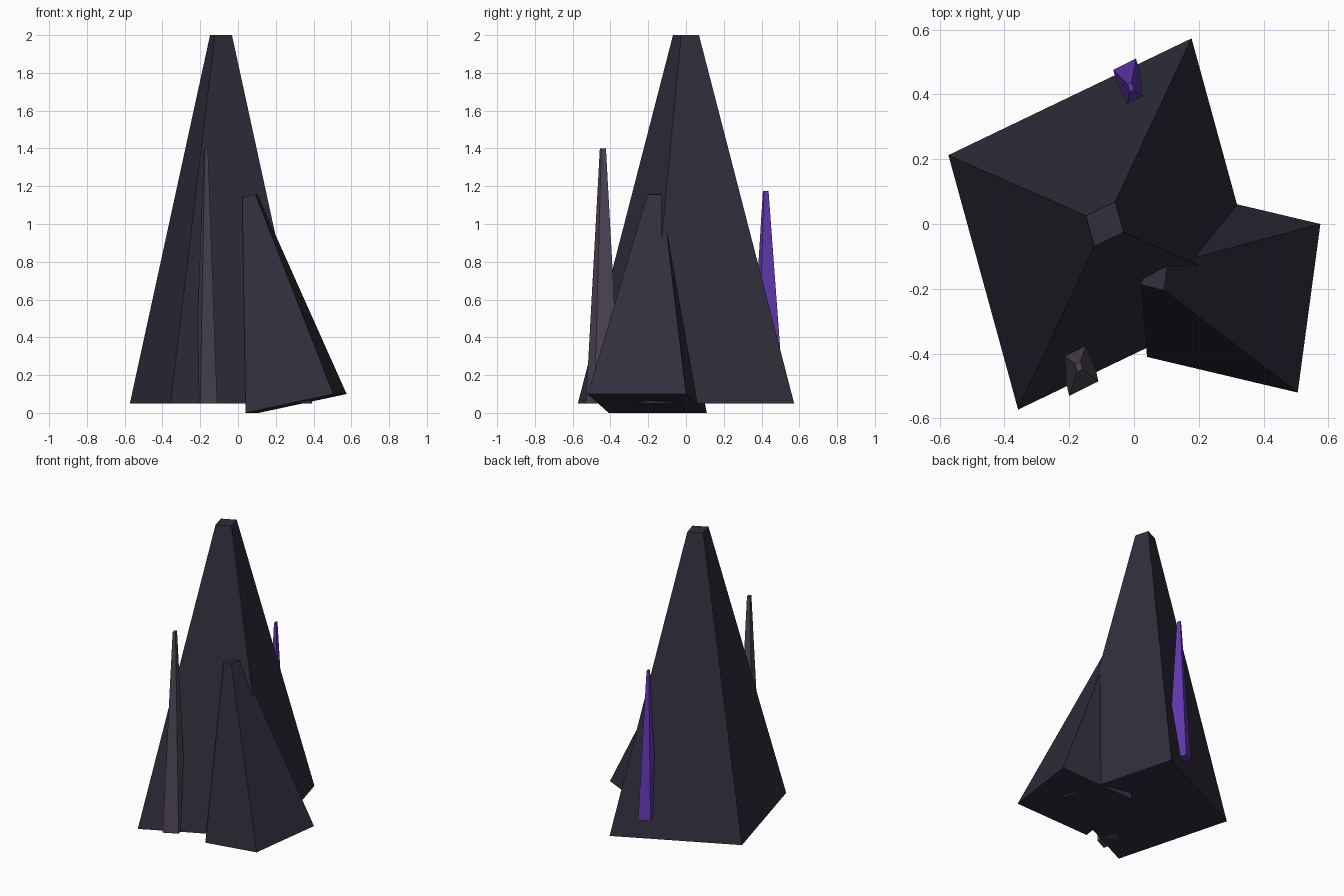
import bpy
from mathutils import Vector

cube = bpy.data.objects.get("Cube")
if cube:
    bpy.data.objects.remove(cube, do_unlink=True)


def make_material(name, srgb):
    """Flat matte colour given as 0-255 sRGB."""
    linear = [((c / 255 + 0.055) / 1.055) ** 2.4 for c in srgb] + [1.0]
    mat = bpy.data.materials.new(name)
    mat.use_nodes = True
    mat.diffuse_color = linear
    bsdf = mat.node_tree.nodes["Principled BSDF"]
    bsdf.inputs["Base Color"].default_value = linear
    bsdf.inputs["Roughness"].default_value = 0.9
    return mat


def make_spire(name, mat, base, side_a, side_b, tip, taper):
    """Four-sided tapered rock: base centre, two base edge vectors, tip centre."""
    a, b = Vector(side_a) / 2, Vector(side_b) / 2
    ring = [-a - b, a - b, a + b, -a + b]
    verts = [Vector(base) + r for r in ring] + [Vector(tip) + r * taper for r in ring]
    faces = [(3, 2, 1, 0), (4, 5, 6, 7)]
    faces += [(i, (i + 1) % 4, (i + 1) % 4 + 4, i + 4) for i in range(4)]
    mesh = bpy.data.meshes.new(name)
    mesh.from_pydata(verts, [], faces)
    mesh.materials.append(mat)
    obj = bpy.data.objects.new(name, mesh)
    bpy.context.collection.objects.link(obj)
    return obj


dark_stone = make_material("dark_stone", (48, 46, 60))
grey_stone = make_material("grey_stone", (81, 72, 87))
purple_crystal = make_material("purple_crystal", (101, 58, 180))

# Large central rock
make_spire("main_spire", dark_stone, (-0.09, 0.0, 0.05),
           (0.75, 0.36, 0), (-0.215, 0.785, 0), (-0.09, 0.0, 2.0), 0.12)
# Leaning rock with a tilted base
make_spire("leaning_spire", dark_stone, (0.3075, -0.205, 0.05),
           (0.465, -0.11, 0.1), (0.07, 0.52, 0), (0.0625, -0.157, 1.15), 0.15)
# Thin shard at the front
make_spire("front_shard", grey_stone, (-0.17, -0.44, 0.05),
           (0.09, 0.045, 0), (-0.03, 0.135, 0), (-0.17, -0.44, 1.4), 0.18)
# Thin crystal at the back
make_spire("back_crystal", purple_crystal, (-0.01, 0.428, 0.18),
           (0.07, 0.035, 0), (-0.038, 0.13, 0), (-0.01, 0.422, 1.175), 0.18)
